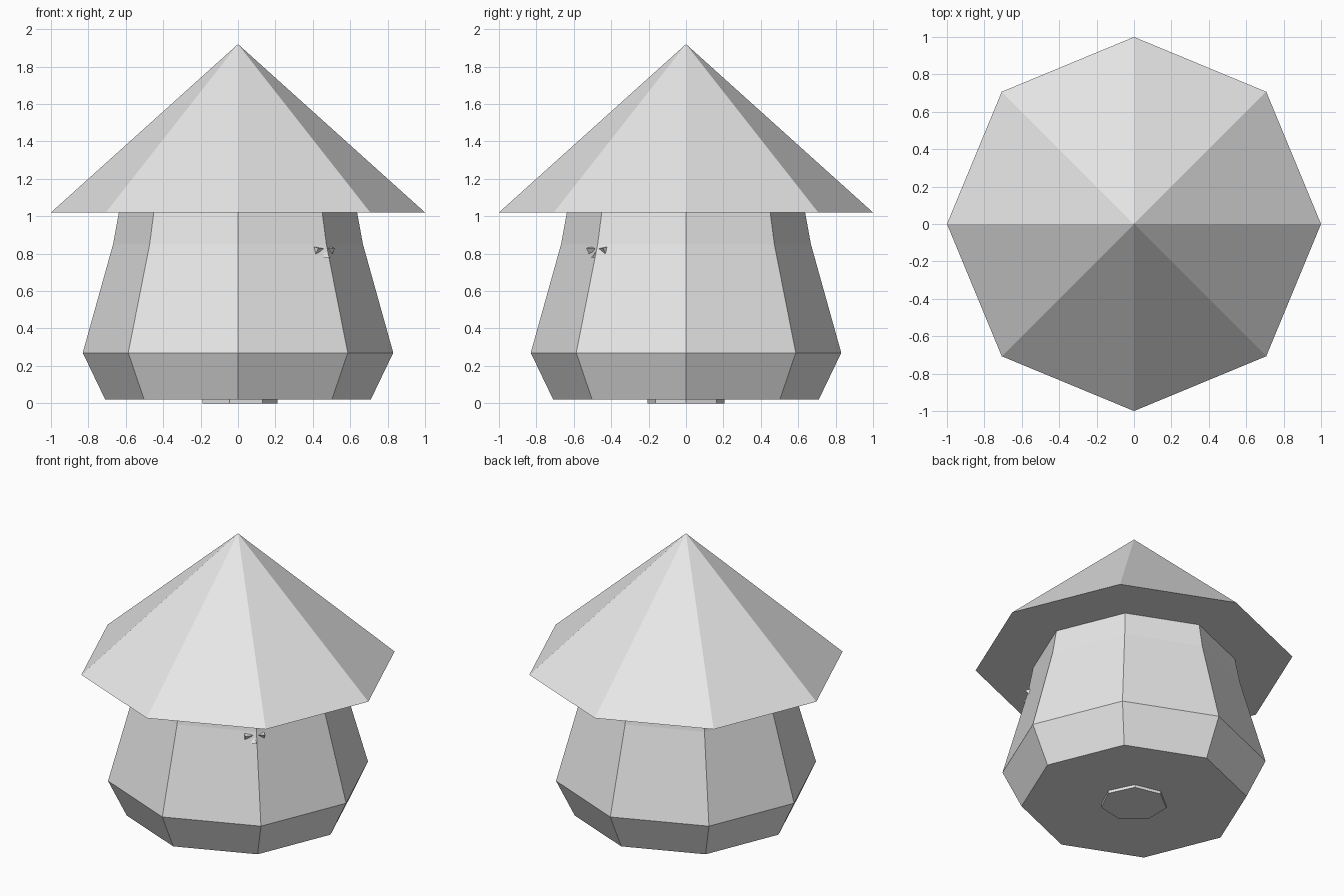
import bpy, bmesh
from math import cos, sin, pi
from mathutils import Vector

cube = bpy.data.objects.get("Cube")
if cube:
    bpy.data.objects.remove(cube)

grey = bpy.data.materials.new("light_grey")
grey.use_nodes = True
colour = (0.8, 0.8, 0.8, 1)
grey.diffuse_color = colour
grey.node_tree.nodes["Principled BSDF"].inputs["Base Color"].default_value = colour


def finish(name, bm):
    bmesh.ops.recalc_face_normals(bm, faces=bm.faces)
    mesh = bpy.data.meshes.new(name)
    bm.to_mesh(mesh)
    bm.free()
    mesh.materials.append(grey)
    obj = bpy.data.objects.new(name, mesh)
    bpy.context.collection.objects.link(obj)
    return obj


def lathe(name, sides, profile):
    """Closed faceted solid from (radius, height) rings; zero radius is a tip."""
    bm = bmesh.new()
    rings = []
    for r, z in profile:
        n = sides if r else 1
        rings.append([bm.verts.new((r * cos(2 * pi * i / sides),
                                    r * sin(2 * pi * i / sides), z))
                      for i in range(n)])
    for a, b in zip(rings, rings[1:]):
        for i in range(sides):
            j = (i + 1) % sides
            if len(b) == 1:
                bm.faces.new((a[i], a[j], b[0]))
            else:
                bm.faces.new((a[i], a[j], b[j], b[i]))
    for ring in (rings[0], rings[-1]):
        if len(ring) > 1:
            bm.faces.new(ring)
    return finish(name, bm)


# Main volumes
lathe("roof", 8, [(1.0, 1.02), (0, 1.92)])
lathe("body", 8, [(0.71, 0.02), (0.83, 0.27), (0.668, 0.85), (0.636, 1.025)])
lathe("base_plug", 7, [(0.21, 0), (0.21, 0.03)])

# Small three-armed knob on the front left corner of the body
out = Vector((1, -1, 0)).normalized()
side = Vector((1, 1, 0)).normalized()
up = Vector((0, 0, 1))
centre = Vector((0.46, -0.475, 0.825))
arms = [("knob_left_arm", side * 0.063, up),
        ("knob_right_arm", -side * 0.063, up),
        ("knob_lower_arm", out * 0.02 - up * 0.045, side)]
for name, reach, across in arms:
    bm = bmesh.new()
    tip = bm.verts.new(centre - reach * 0.15)
    end = centre + reach
    rim = [bm.verts.new(end + offset) for offset in
           (across * 0.012 - out * 0.012, out * 0.02 + across * 0.005, -across * 0.026)]
    bm.faces.new(rim)
    for i in range(3):
        bm.faces.new((rim[i], rim[(i + 1) % 3], tip))
    finish(name, bm)
